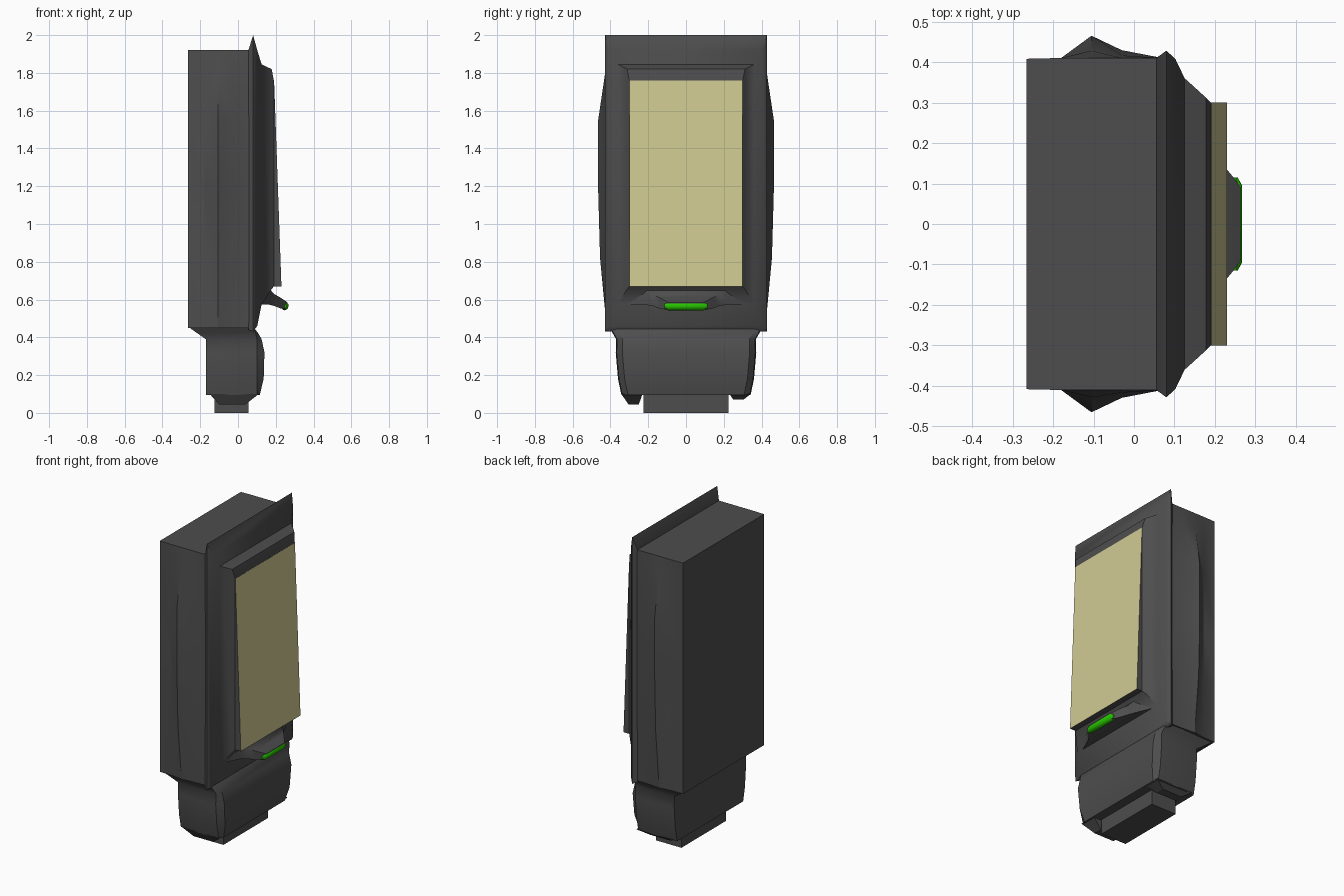
import bpy, bmesh, math

if "Cube" in bpy.data.objects:
    bpy.data.objects.remove(bpy.data.objects["Cube"])


def material(name, rgb):
    m = bpy.data.materials.new(name)
    m.diffuse_color = (*rgb, 1)
    m.use_nodes = True
    m.node_tree.nodes["Principled BSDF"].inputs["Base Color"].default_value = m.diffuse_color
    return m


GREY = material("dark grey plastic", (0.075, 0.075, 0.075))
CREAM = material("pale yellow screen", (0.64, 0.60, 0.29))
GREEN = material("green light", (0.02, 0.55, 0.0))


def loft(name, rings, mats, angle=30, smooth=True):
    """Skin a list of equal-length closed rings and cap both ends."""
    bm = bmesh.new()
    rows = [[bm.verts.new(p) for p in ring] for ring in rings]
    n = len(rows[0])
    for a, b in zip(rows, rows[1:]):
        for i in range(n):
            j = (i + 1) % n
            bm.faces.new((a[i], a[j], b[j], b[i]))
    bm.faces.new(rows[0][::-1])
    bm.faces.new(rows[-1])
    bmesh.ops.recalc_face_normals(bm, faces=bm.faces)
    me = bpy.data.meshes.new(name)
    bm.to_mesh(me)
    bm.free()
    ob = bpy.data.objects.new(name, me)
    bpy.context.collection.objects.link(ob)
    for m in mats:
        me.materials.append(m)
    if smooth:
        bpy.ops.object.select_all(action='DESELECT')
        ob.select_set(True)
        bpy.context.view_layer.objects.active = ob
        bpy.ops.object.shade_smooth_by_angle(angle=math.radians(angle))
    return ob


def mirrored(half, z):
    """Horizontal section from (x, y) points, mirrored across y = 0."""
    return ([(x, y, z) for x, y in half]
            + [(x, -y, z) for x, y in reversed(half)])


def upright(x, y, z0, z1):
    """Rectangle facing +x."""
    return [(x, -y, z0), (x, y, z0), (x, y, z1), (x, -y, z1)]


def box(name, x0, x1, y0, y1, z0, z1, mats):
    rings = [[(x, y0, z0), (x, y1, z0), (x, y1, z1), (x, y0, z1)] for x in (x0, x1)]
    return loft(name, rings, mats, smooth=False)


# Rear housing with a bulging ridge along each side: (height, ridge half width)
ridge = [(0.45, 0.42), (0.82, 0.455), (1.18, 0.465), (1.55, 0.465),
         (1.80, 0.428), (1.92, 0.41)]
loft("rear_housing",
     [mirrored([(-0.265, 0.408), (-0.18, 0.41), (-0.105, w),
                (-0.03, 0.41 + (w - 0.41) * 0.35), (0.07, 0.41)], z)
      for z, w in ridge], [GREY], 25)

# Front frame stepping out to the screen opening: x, half width, bottom, top
loft("screen_frame", [upright(*r) for r in (
    (0.055, 0.41, 0.44, 1.92), (0.08, 0.428, 0.43, 2.0), (0.102, 0.408, 0.46, 1.92),
    (0.125, 0.36, 0.575, 1.845), (0.178, 0.312, 0.655, 1.82),
    (0.19, 0.30, 0.67, 1.76))], [GREY], 35)

# Tilted screen wedge, cream on the front only
screen = loft("screen", [
    [(0.188, y, 1.76), (0.188, y, 0.67), (0.23, y, 0.67), (0.191, y, 1.76)]
    for y in (-0.30, 0.30)], [GREY, CREAM], smooth=False)
for f in screen.data.polygons:
    f.material_index = int(f.normal.x > 0.9)

# Lip under the screen: x, half width, bottom, top
loft("lower_lip", [upright(*r) for r in (
    (0.11, 0.345, 0.575, 0.60), (0.165, 0.22, 0.573, 0.66), (0.19, 0.18, 0.567, 0.63),
    (0.225, 0.14, 0.553, 0.61), (0.25, 0.11, 0.547, 0.593),
    (0.263, 0.09, 0.555, 0.584))], [GREY], 50)

# Green light wrapping the tip of the lip
light = [(0.235, 0.547), (0.247, 0.543), (0.262, 0.550), (0.267, 0.562),
         (0.266, 0.578), (0.258, 0.584)]
loft("green_light",
     [[(0.245 + (x - 0.245) * s, y, 0.565 + (z - 0.565) * s) for x, z in light]
      for y, s in ((-0.115, 0.5), (-0.095, 1), (0.095, 1), (0.115, 0.5))], [GREEN], 50)

# Neck block: height, back x, front x, half width
neck = [(0.45, -0.255, 0.085, 0.405), (0.425, -0.22, 0.105, 0.39),
        (0.39, -0.17, 0.125, 0.37), (0.32, -0.17, 0.14, 0.372),
        (0.18, -0.17, 0.136, 0.36), (0.095, -0.17, 0.115, 0.342)]
loft("neck",
     [mirrored([(b, w - 0.01), (-0.03, w), (min(0.1, f - 0.012), w - 0.005),
                (f, w - 0.035)], z) for z, b, f, w in neck], [GREY], 35)

# Tapered feet under the neck and the plug plate between them
for side, low in ((-1, 0.045), (1, 0.07)):
    foot = [(0.10, -0.15, 0.11, 0.23, 0.342), (low, -0.10, 0.04, 0.25, 0.305)]
    loft("left_foot" if side < 0 else "right_foot",
         [[(x0, side * y0, z), (x1, side * y0, z), (x1, side * y1, z), (x0, side * y1, z)]
          for z, x0, x1, y0, y1 in foot], [GREY], smooth=False)
box("plug_plate", -0.125, 0.055, -0.225, 0.225, 0.0, 0.11, [GREY])
